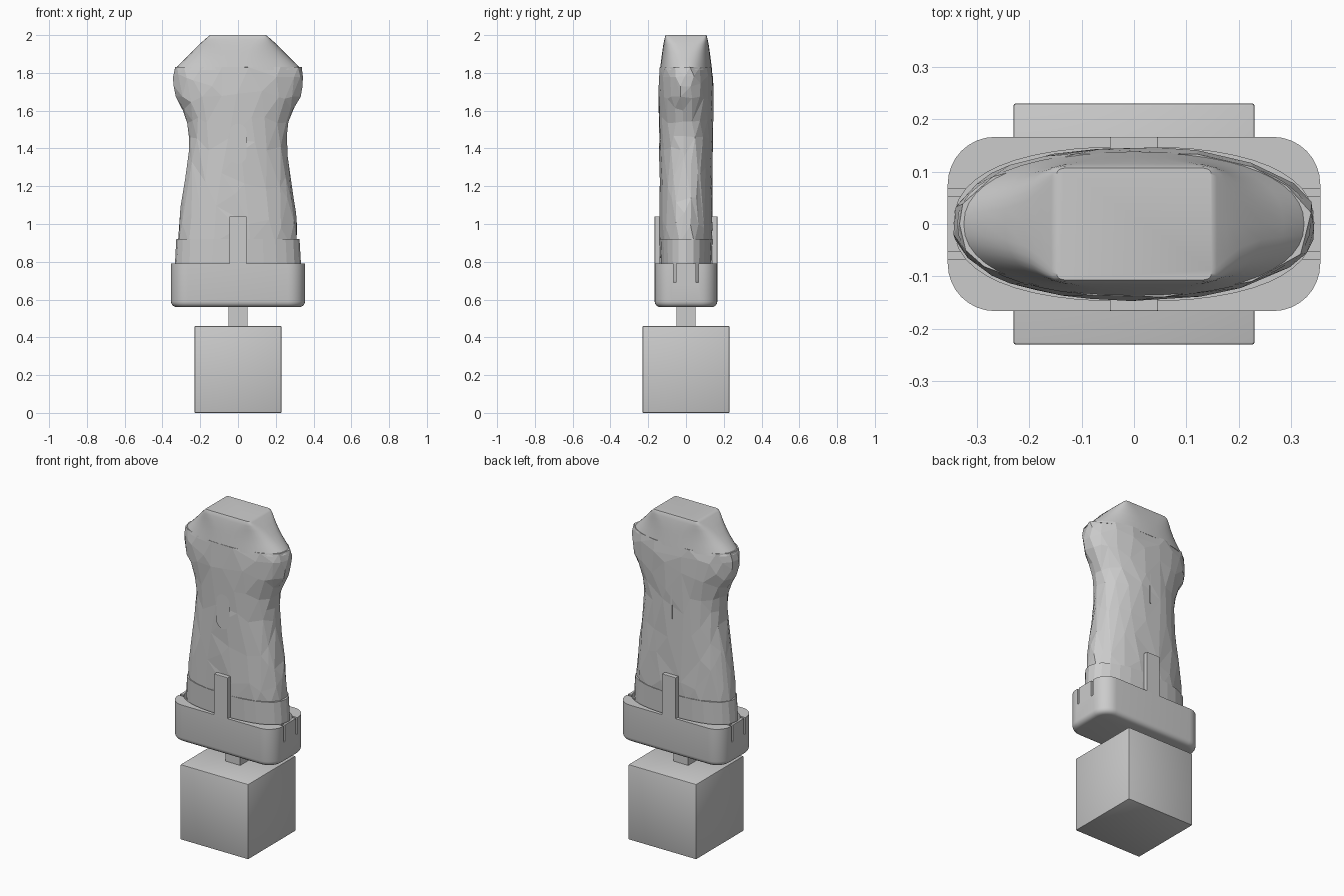
import bpy, bmesh, math, random

if "Cube" in bpy.data.objects:
    bpy.data.objects.remove(bpy.data.objects["Cube"])

random.seed(4)


def select(ob):
    bpy.ops.object.select_all(action='DESELECT')
    ob.select_set(True)
    bpy.context.view_layer.objects.active = ob


def smooth(ob, deg=30):
    select(ob)
    bpy.ops.object.shade_smooth_by_angle(angle=math.radians(deg))


def add_object(name, bm):
    bmesh.ops.recalc_face_normals(bm, faces=bm.faces)
    me = bpy.data.meshes.new(name)
    bm.to_mesh(me)
    bm.free()
    ob = bpy.data.objects.new(name, me)
    bpy.context.collection.objects.link(ob)
    return ob


def box(name, x0, x1, y0, y1, z0, z1, bevel=0.0):
    bm = bmesh.new()
    bmesh.ops.create_cube(bm, size=1)
    for v in bm.verts:
        v.co = ((x0 + x1) / 2 + v.co.x * (x1 - x0),
                (y0 + y1) / 2 + v.co.y * (y1 - y0),
                (z0 + z1) / 2 + v.co.z * (z1 - z0))
    if bevel:
        bmesh.ops.bevel(bm, geom=bm.edges[:], offset=bevel, segments=2,
                        profile=0.5, affect='EDGES')
    return add_object(name, bm)


def loft(name, rings, sides, jitter=0.0):
    """Superellipse sections: (z, half x, half y, exponent)."""
    bm = bmesh.new()
    rows = []
    for z, hx, hy, n in rings:
        row = []
        for i in range(sides):
            a = 2 * math.pi * i / sides
            c, s = math.cos(a), math.sin(a)
            k = 1 + random.uniform(-jitter, jitter)
            row.append(bm.verts.new((
                k * hx * math.copysign(abs(c) ** (2 / n), c),
                k * hy * math.copysign(abs(s) ** (2 / n), s), z)))
        rows.append(row)
    for a, b in zip(rows, rows[1:]):
        for i in range(sides):
            j = (i + 1) % sides
            bm.faces.new((a[i], a[j], b[j], b[i]))
    bm.faces.new(rows[0])
    bm.faces.new(rows[-1])
    return add_object(name, bm)


def cut(ob, cutter):
    m = ob.modifiers.new("cut", 'BOOLEAN')
    m.operation = 'DIFFERENCE'
    m.solver = 'EXACT'
    m.object = cutter
    select(ob)
    bpy.ops.object.modifier_apply(modifier=m.name)
    bpy.data.objects.remove(cutter)


# Base block and post
smooth(box("base_block", -.23, .23, -.23, .23, 0, .46, .005))
box("post", -.05, .05, -.05, .05, .44, .60)

# Holder cup: rounded tray with a hollow and two slots at each end
bm = bmesh.new()
outline = []
r = .09
for qx, qy, start in ((1, 1, 0), (-1, 1, 90), (-1, -1, 180), (1, -1, 270)):
    for i in range(9):
        a = math.radians(start + i * 90 / 8)
        outline.append((qx * (.355 - r) + r * math.cos(a),
                        qy * (.166 - r) + r * math.sin(a)))
floor = bm.faces.new([bm.verts.new((x, y, .56)) for x, y in outline])
rim = bmesh.ops.extrude_face_region(bm, geom=[floor])['geom']
for v in rim:
    if isinstance(v, bmesh.types.BMVert):
        v.co.z = .79
low = [e for e in bm.edges if all(abs(v.co.z - .56) < 1e-4 for v in e.verts)]
if not floor.is_valid or floor not in bm.faces[:]:
    bm.faces.new([v for v in bm.verts if v.co.z < .6])
bmesh.ops.bevel(bm, geom=low, offset=.03, segments=4, profile=.5, affect='EDGES')
cup = add_object("holder_cup", bm)
cut(cup, loft("cavity", [(.60, .343, .147, 2.4), (.85, .343, .147, 2.4)], 48))
for sx in (-1, 1):
    for y in (-.06, .06):
        xs = sorted((sx * .29, sx * .40))
        cut(cup, box("slot", *xs, y - .007, y + .007, .69, .85))
smooth(cup)

# Upright retaining tabs, front and back
for name, s in (("front_tab", -1), ("back_tab", 1)):
    box(name, -.046, .046, *sorted((s * .138, s * .166)), .66, 1.04, .002)

# Faceted grip body
profile = [(.90, .318, .138), (.98, .313, .140), (1.06, .305, .140),
           (1.14, .295, .140), (1.22, .283, .140), (1.30, .271, .140),
           (1.38, .261, .141), (1.46, .257, .142), (1.54, .267, .143),
           (1.61, .295, .144), (1.67, .330, .145), (1.73, .342, .145),
           (1.78, .345, .143), (1.83, .336, .137)]
body = loft("grip_body", [(z, x, y, 2.2) for z, x, y in profile], 36, .014)
d = body.modifiers.new("facets", 'DECIMATE')
d.ratio = .33
select(body)
bpy.ops.object.modifier_apply(modifier=d.name)

# Lower collar seated in the cup
loft("grip_collar", [(.605, .310, .125, 2.3), (.70, .330, .133, 2.3),
                     (.79, .332, .136, 2.3), (.92, .325, .141, 2.3)], 26, .006)

# Head cap, blending from oval to a flat rectangular top
smooth(loft("head_cap", [(1.815, .337, .138, 2.2), (1.84, .316, .135, 2.25),
                         (1.87, .285, .131, 2.4), (1.91, .245, .126, 2.8),
                         (1.95, .206, .120, 4), (1.975, .178, .115, 7),
                         (1.992, .158, .111, 14), (2.0, .148, .107, 20)], 48), 40)

# Pill-shaped button on the front and thin seam on the back
bm = bmesh.new()
pill = [(.045 * math.cos(a), .06 * q + .045 * math.sin(a))
        for q in (1, -1)
        for a in [math.radians((0 if q > 0 else 180) + i * 18) for i in range(11)]]
face = bm.faces.new([bm.verts.new((x, -.146, 1.425 + z)) for x, z in pill])
bmesh.ops.solidify(bm, geom=[face], thickness=.02)
button = add_object("front_button", bm)
button.location.y = .146 - max(abs(v.co.y) for v in button.data.vertices)
box("back_seam", -.004, .004, .12, .1435, 1.38, 1.68)
